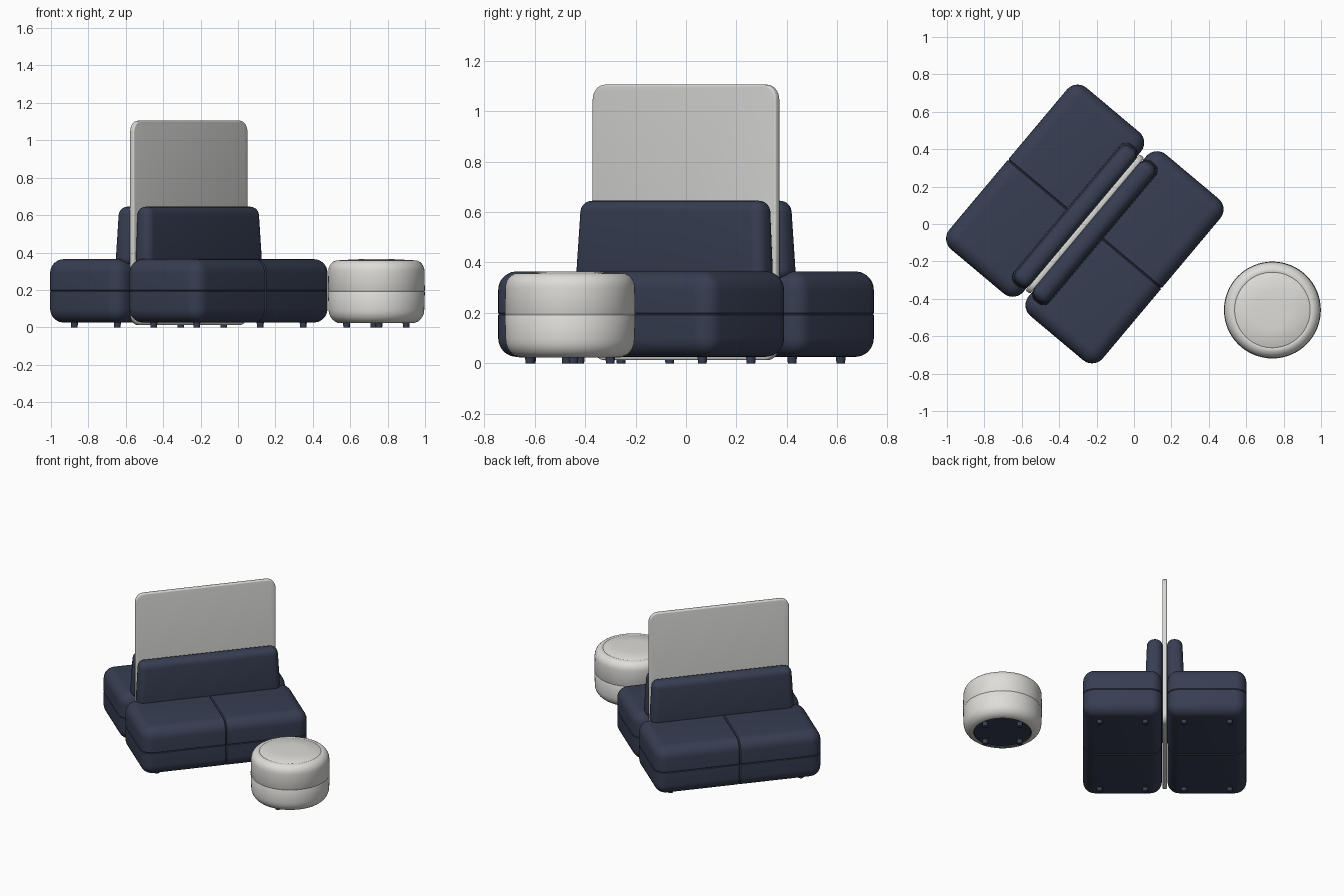
import bpy, bmesh, math
from mathutils import Matrix, Vector

if "Cube" in bpy.data.objects:
    bpy.data.objects.remove(bpy.data.objects["Cube"])


def material(name, srgb):
    col = [((c / 255 + 0.055) / 1.055) ** 2.4 for c in srgb] + [1]
    m = bpy.data.materials.new(name)
    m.use_nodes = True
    m.diffuse_color = col
    m.node_tree.nodes["Principled BSDF"].inputs["Base Color"].default_value = col
    return m


NAVY = material("navy fabric", (55, 62, 82))
CREAM = material("pale fabric", (222, 221, 217))
PANEL = material("pale grey panel", (213, 213, 211))

ANGLE = math.radians(50)
CENTRE = Vector((-0.263, 0.0, 0))
PLACE = Matrix.Translation(CENTRE) @ Matrix.Rotation(ANGLE, 4, "Z")


def finish(bm, name, mats, world=PLACE):
    bmesh.ops.recalc_face_normals(bm, faces=bm.faces[:])
    me = bpy.data.meshes.new(name)
    bm.to_mesh(me)
    bm.free()
    for m in mats:
        me.materials.append(m)
    ob = bpy.data.objects.new(name, me)
    bpy.context.collection.objects.link(ob)
    ob.matrix_world = world
    bpy.ops.object.select_all(action="DESELECT")
    ob.select_set(True)
    bpy.context.view_layer.objects.active = ob
    bpy.ops.object.shade_smooth_by_angle(angle=math.radians(35))
    return ob


def box(size, centre):
    bm = bmesh.new()
    bmesh.ops.create_cube(bm, size=1)
    bmesh.ops.scale(bm, vec=size, verts=bm.verts)
    bmesh.ops.translate(bm, vec=centre, verts=bm.verts)
    return bm


def bevel(bm, edges, width, segments):
    bmesh.ops.bevel(bm, geom=edges, offset=width, segments=segments,
                    profile=0.5, affect="EDGES", clamp_overlap=True)


def groove(bm, axis, pos, width, depth):
    """Cut a shallow stitched seam round the body on a plane."""
    normal = Vector([float(i == axis) for i in range(3)])
    for off in (-width, 0, width):
        bmesh.ops.bisect_plane(bm, geom=bm.verts[:] + bm.edges[:] + bm.faces[:],
                               plane_co=normal * (pos + off), plane_no=normal)
    bm.normal_update()
    moves = [(v, v.normal.copy()) for v in bm.verts if abs(v.co[axis] - pos) < 1e-5]
    for v, n in moves:
        n[axis] = 0
        v.co -= n.normalized() * depth


def foot(name, x, y, world):
    bm = bmesh.new()
    bmesh.ops.create_cone(bm, cap_ends=True, segments=16, radius1=0.017,
                          radius2=0.02, depth=0.035,
                          matrix=Matrix.Translation((x, y, 0.0175)))
    finish(bm, name, [NAVY], world)


for label, side in (("front", -1), ("rear", 1)):
    # Upholstered bench with a cross seam and a waist seam
    y = side * 0.277
    bm = box((1.127, 0.517, 0.34), (0, y, 0.195))
    bevel(bm, bm.edges[:], 0.075, 7)
    groove(bm, 0, 0, 0.006, 0.007)
    groove(bm, 2, 0.195, 0.004, 0.003)
    finish(bm, label + "_bench", [NAVY])

    # Tapered back cushion
    bm = box((0.975, 0.112, 0.315), (0, side * 0.071, 0.4875))
    for v in bm.verts:
        if v.co.z > 0.5:
            v.co.x *= 0.965
            v.co.y -= side * 0.012 if abs(v.co.y) > 0.07 else 0
    bevel(bm, bm.edges[:], 0.044, 6)
    finish(bm, label + "_back_cushion", [NAVY])

    # Bench feet
    for i, (sx, sy) in enumerate(((-1, -1), (1, -1), (-1, 1), (1, 1))):
        foot(f"{label}_bench_foot_{i + 1}", sx * 0.443, y + sy * 0.15, PLACE)

# Upright divider between the benches
bm = box((0.95, 0.03, 1.093), (0, 0, 0.5585))
bevel(bm, [e for e in bm.edges if abs(e.verts[0].co.y - e.verts[1].co.y) > 0.01], 0.06, 8)
rim = [e for e in bm.edges if abs(e.verts[0].co.y - e.verts[1].co.y) < 0.001]
bevel(bm, rim, 0.008, 3)
finish(bm, "divider_panel", [PANEL])

# Round pouf: lathed profile with soft edges, seams and a dark underside
POUF = Matrix.Translation((0.74, -0.46, 0))
profile = [(0, 0.03), (0.185, 0.03), (0.19, 0.022)]
for i in range(7):
    a = math.radians(15 * i)
    profile.append((0.19 + 0.066 * math.sin(a), 0.095 - 0.073 * math.cos(a)))
profile += [(0.259, 0.187), (0.257, 0.191), (0.259, 0.195), (0.257, 0.30)]
for i in range(1, 7):
    a = math.radians(15 * i)
    profile.append((0.207 + 0.05 * math.cos(a), 0.30 + 0.058 * math.sin(a)))
profile += [(0.202, 0.356), (0.197, 0.359), (0.1, 0.364), (0, 0.365)]
bm = bmesh.new()
verts = [bm.verts.new((r, 0, z)) for r, z in profile]
edges = [bm.edges.new(pair) for pair in zip(verts, verts[1:])]
bmesh.ops.spin(bm, geom=verts + edges, cent=(0, 0, 0), axis=(0, 0, 1),
               angle=math.tau, steps=64, use_merge=True)
bmesh.ops.remove_doubles(bm, verts=bm.verts[:], dist=0.0005)
for f in bm.faces:
    c = f.calc_center_median()
    f.material_index = int(c.z < 0.035 and c.xy.length < 0.192)
finish(bm, "pouf", [CREAM, NAVY], POUF)
for i in range(4):
    a = math.radians(50 + 45 + 90 * i)
    foot(f"pouf_foot_{i + 1}", 0.16 * math.cos(a), 0.16 * math.sin(a), POUF)
